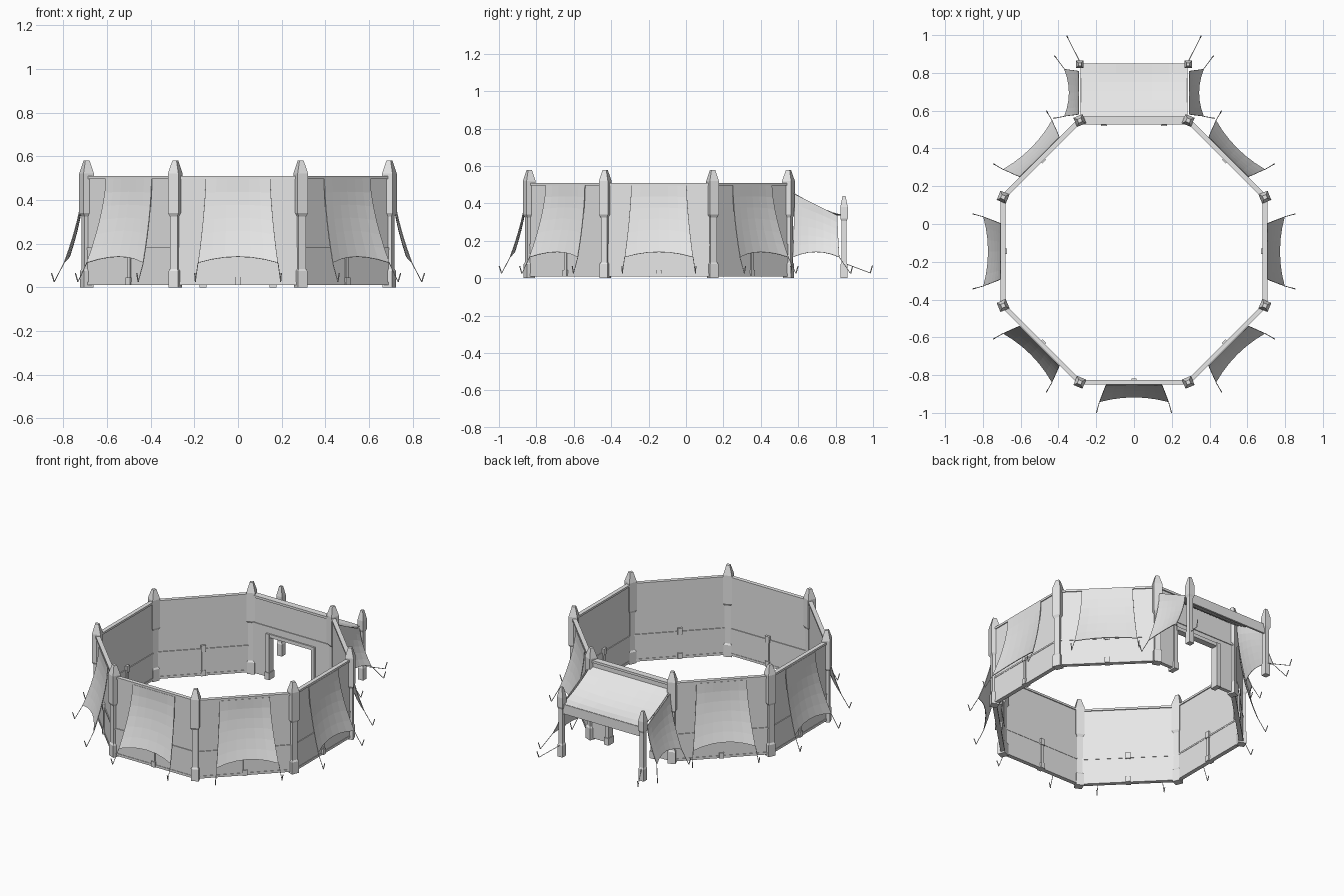
import bpy, bmesh, math
from mathutils import Matrix, Vector

cube = bpy.data.objects.get("Cube")
if cube:
    bpy.data.objects.remove(cube, do_unlink=True)

grey = bpy.data.materials.new("pale_grey")
grey.use_nodes = True
COLOUR = (0.8, 0.8, 0.8, 1)
grey.diffuse_color = COLOUR
grey.node_tree.nodes["Principled BSDF"].inputs["Base Color"].default_value = COLOUR

CENTRE_Y = -0.145
APOTHEM = 0.693
SIDE = 0.574
MIRROR = Matrix.Scale(-1, 4, (1, 0, 0))


def finish(name, bm, matrix):
    bmesh.ops.transform(bm, matrix=matrix, verts=bm.verts)
    bmesh.ops.recalc_face_normals(bm, faces=bm.faces)
    mesh = bpy.data.meshes.new(name)
    bm.to_mesh(mesh)
    bm.free()
    mesh.materials.append(grey)
    obj = bpy.data.objects.new(name, mesh)
    bpy.context.collection.objects.link(obj)
    return obj


def add_box(bm, x0, x1, y0, y1, z0, z1):
    mat = Matrix.Translation(((x0 + x1) / 2, (y0 + y1) / 2, (z0 + z1) / 2))
    mat = mat @ Matrix.Diagonal((x1 - x0, y1 - y0, z1 - z0, 1))
    bmesh.ops.create_cube(bm, size=1, matrix=mat)


def add_rod(bm, a, b, radius):
    a, b = Vector(a), Vector(b)
    turn = (b - a).to_track_quat('Z', 'Y').to_matrix().to_4x4()
    bmesh.ops.create_cone(bm, cap_ends=True, segments=5, radius1=radius,
                          radius2=radius, depth=(b - a).length,
                          matrix=Matrix.Translation((a + b) / 2) @ turn)


def post(name, matrix, head, height, wide, slim):
    """Square post: plinth, shaft, thick head and a blunt pyramid tip."""
    sections = [(wide * 0.9, 0), (wide * 0.9, 0.075), (slim, 0.085),
                (slim, head - 0.015), (wide, head), (wide, height - 0.06),
                (wide * 0.4, height)]
    bm = bmesh.new()
    rings = [[bm.verts.new((sx * w, sy * w, z)) for sx, sy in
              ((-1, -1), (1, -1), (1, 1), (-1, 1))] for w, z in sections]
    for low, high in zip(rings, rings[1:]):
        for i in range(4):
            j = (i + 1) % 4
            bm.faces.new((low[i], low[j], high[j], high[i]))
    bm.faces.new(rings[0])
    bm.faces.new(rings[-1])
    return finish(name, bm, matrix)


def sheet(name, matrix, func, cols=6, rows=6):
    """Thin cloth from a function of u (-1..1) and v (0..1)."""
    bm = bmesh.new()
    grid = [[bm.verts.new(func(2 * i / cols - 1, j / rows))
             for i in range(cols + 1)] for j in range(rows + 1)]
    for j in range(rows):
        for i in range(cols):
            bm.faces.new((grid[j][i], grid[j][i + 1],
                          grid[j + 1][i + 1], grid[j + 1][i]))
    obj = finish(name, bm, matrix)
    solid = obj.modifiers.new("thickness", 'SOLIDIFY')
    solid.thickness = 0.004
    solid.offset = 0
    return obj


def peg(name, matrix, start, foot):
    """Guy rope down to a small leaning ground peg."""
    start, foot = Vector(start), Vector(foot)
    out = (foot - start).to_2d().normalized() * 0.013
    bm = bmesh.new()
    add_rod(bm, start, foot, 0.002)
    add_rod(bm, foot, foot + Vector((out.x, out.y, 0.04)), 0.003)
    finish(name, bm, matrix)


def flap(name, matrix, top, flare, z_left, z_right, reach, spread):
    """Flared canvas hung from its top edge, arched at the bottom hem."""
    def shape(u, v):
        arch = 1 - u * u
        z_top = (z_left + z_right) / 2 + u * (z_right - z_left) / 2
        return (u * (top + flare * v ** 1.5),
                -0.013 - reach * v ** 1.6 + 0.025 * arch * v,
                z_top + (0.112 - z_top) * v + 0.028 * arch * v)
    sheet(name, matrix, shape)
    for u, side in zip((-1, 1), spread):
        corner = Vector(shape(u, 1))
        peg(name + "_peg", matrix, corner,
            corner + Vector((u * side, -0.045, 0.025 - corner.z)))


def wall_matrix(k):
    return (Matrix.Translation((0, CENTRE_Y, 0)) @ Matrix.Rotation(k * math.pi / 4, 4, 'Z')
            @ Matrix.Translation((0, -APOTHEM, 0)))


half = SIDE / 2
for k in range(8):
    wall = wall_matrix(k)
    # Corner post between this wall and the next
    radius = math.hypot(APOTHEM, half)
    angle = math.radians(45 * k - 67.5)
    spot = Matrix.Translation((radius * math.cos(angle), CENTRE_Y + radius * math.sin(angle), 0))
    post("corner_post", spot @ Matrix.Rotation(angle, 4, 'Z'), 0.34, 0.58, 0.026, 0.018)
    if k == 4:
        continue
    # Wall panel with rails along top, middle and bottom
    bm = bmesh.new()
    add_box(bm, -half, half, -0.007, 0.007, 0.17, 0.5)
    add_box(bm, -half, half, -0.010, 0.010, 0.015, 0.18)
    add_box(bm, -half, half, -0.013, 0.013, 0.497, 0.51)
    add_box(bm, -half, half, -0.013, 0.013, 0.01, 0.025)
    add_box(bm, -half, half, -0.012, 0.012, 0.172, 0.182)
    finish("wall_panel", bm, wall)
    # Short stud in the middle of the wall
    bm = bmesh.new()
    add_box(bm, -0.009, 0.009, -0.016, 0.016, 0.01, 0.2)
    add_box(bm, -0.014, 0.014, -0.021, 0.021, 0.165, 0.205)
    add_box(bm, -0.014, 0.014, -0.021, 0.021, 0.01, 0.045)
    finish("wall_stud", bm, wall)
    flap("wall_flap", wall, 0.148, 0.035, 0.497, 0.497, 0.09, (0.012, 0.012))

# Back wall with doorway
bm = bmesh.new()
for s in (-1, 1):
    x0, x1 = sorted((s * 0.15, s * half))
    add_box(bm, x0, x1, -0.012, 0.012, 0.01, 0.33)
    x0, x1 = sorted((s * 0.148, s * 0.172))
    add_box(bm, x0, x1, -0.024, 0.024, 0.01, 0.29)
    x0, x1 = sorted((s * 0.144, s * 0.176))
    add_box(bm, x0, x1, -0.028, 0.028, 0, 0.045)
add_box(bm, -half, half, -0.012, 0.012, 0.28, 0.5)
add_box(bm, -0.172, 0.172, -0.02, 0.02, 0.268, 0.29)
add_box(bm, -half, half, -0.017, 0.017, 0.32, 0.335)
add_box(bm, -half, half, -0.02, 0.02, 0.495, 0.51)
finish("door_wall", bm, wall_matrix(4))

# Porch roof cloth and front beam
sheet("porch_roof", Matrix(), lambda u, t: (
    0.282 * u, 0.56 + 0.288 * t,
    0.335 + 0.13 * (1 - t) ** 1.4 - 0.012 * (1 - u * u) * math.sin(math.pi * t)))
bm = bmesh.new()
add_box(bm, -0.275, 0.275, 0.838, 0.85, 0.275, 0.335)
finish("porch_beam", bm, Matrix())

# Porch posts, side flaps and guy ropes, mirrored left and right
for flip in (Matrix(), MIRROR):
    post("porch_post", flip @ Matrix.Translation((0.287, 0.845, 0)), 0.32, 0.44, 0.02, 0.014)
    side = flip @ Matrix.Translation((0.28, 0.695, 0)) @ Matrix.Rotation(math.pi / 2, 4, 'Z')
    flap("porch_flap", side, 0.115, 0.01, 0.45, 0.335, 0.075, (0.008, 0.06))
    peg("porch_peg", flip, (0.287, 0.86, 0.075), (0.35, 0.985, 0.028))
